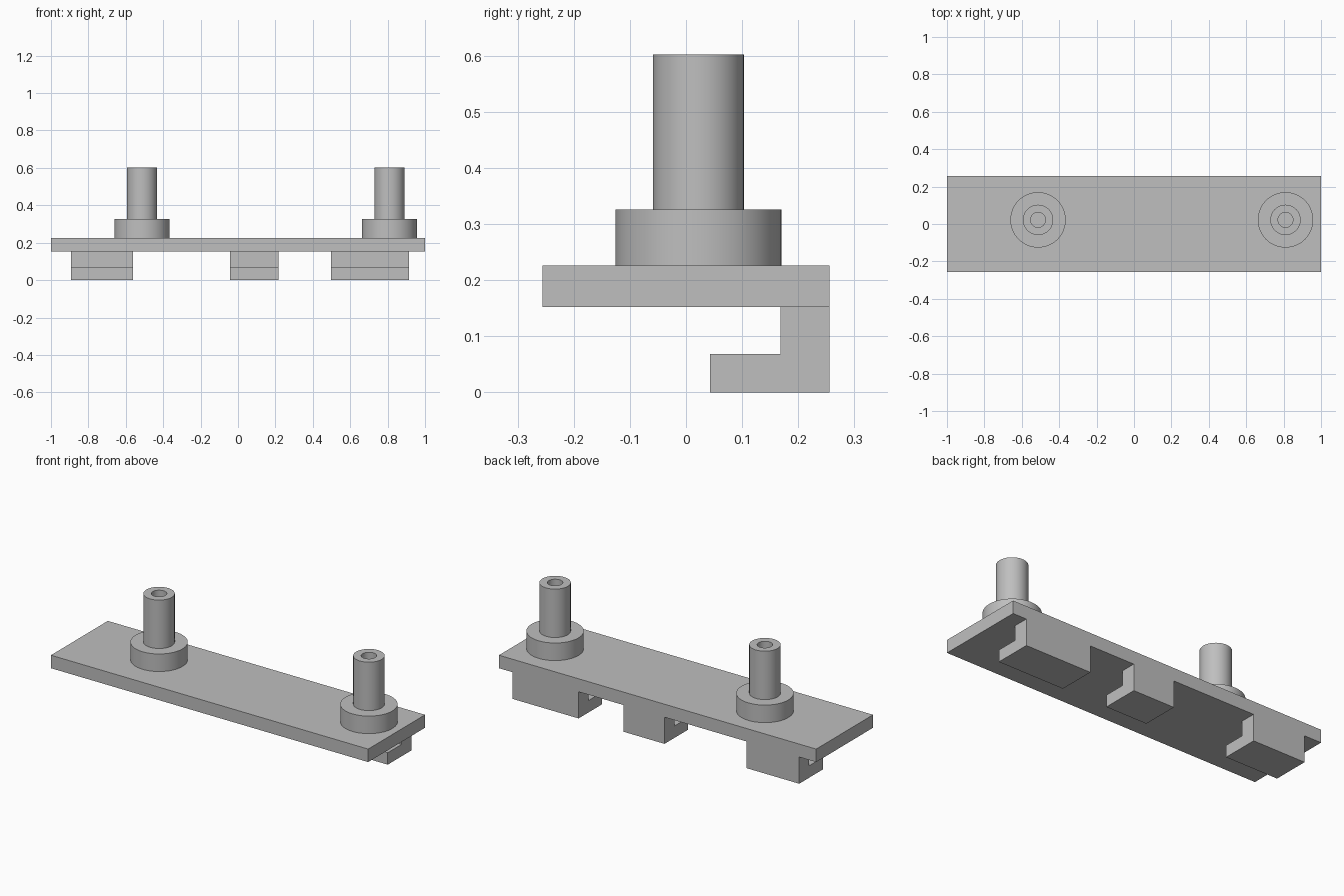
import bpy
import bmesh
import math

if "Cube" in bpy.data.objects:
    bpy.data.objects.remove(bpy.data.objects["Cube"], do_unlink=True)

# Single grey material
grey = bpy.data.materials.new("plain_grey")
grey.use_nodes = True
colour = (0.52, 0.52, 0.52, 1)
grey.diffuse_color = colour
grey.node_tree.nodes["Principled BSDF"].inputs["Base Color"].default_value = colour

HALF_DEPTH = 0.256
PLATE_BOTTOM, PLATE_TOP = 0.152, 0.226


def finish(bm, name):
    bmesh.ops.recalc_face_normals(bm, faces=bm.faces)
    mesh = bpy.data.meshes.new(name)
    bm.to_mesh(mesh)
    bm.free()
    mesh.materials.append(grey)
    obj = bpy.data.objects.new(name, mesh)
    bpy.context.collection.objects.link(obj)
    return obj


def extrude_x(name, profile, x0, x1):
    """Extrude a (y, z) outline along x."""
    bm = bmesh.new()
    face = bm.faces.new([bm.verts.new((x0, y, z)) for y, z in profile])
    result = bmesh.ops.extrude_face_region(bm, geom=[face])
    verts = [v for v in result["geom"] if isinstance(v, bmesh.types.BMVert)]
    bmesh.ops.translate(bm, verts=verts, vec=(x1 - x0, 0, 0))
    return finish(bm, name)


def lathe(name, profile, location):
    """Spin a (radius, z) profile around the z axis."""
    bm = bmesh.new()
    verts = [bm.verts.new((r, 0, z)) for r, z in profile]
    edges = [bm.edges.new(pair) for pair in zip(verts, verts[1:])]
    bmesh.ops.spin(bm, geom=verts + edges, axis=(0, 0, 1), cent=(0, 0, 0),
                   angle=math.tau, steps=64)
    bmesh.ops.remove_doubles(bm, verts=bm.verts, dist=0.0001)
    obj = finish(bm, name)
    obj.location = location
    bpy.ops.object.select_all(action="DESELECT")
    obj.select_set(True)
    bpy.context.view_layer.objects.active = obj
    bpy.ops.object.shade_smooth_by_angle(angle=math.radians(30))


# Flat mounting plate
extrude_x("plate", [(-HALF_DEPTH, PLATE_BOTTOM), (HALF_DEPTH, PLATE_BOTTOM),
                    (HALF_DEPTH, PLATE_TOP), (-HALF_DEPTH, PLATE_TOP)], -1, 1)

# L-shaped hooks under the back edge
hook = [(0.043, 0), (HALF_DEPTH, 0), (HALF_DEPTH, PLATE_BOTTOM),
        (0.168, PLATE_BOTTOM), (0.168, 0.068), (0.043, 0.068)]
for side, x0, x1 in (("right", -0.893, -0.562), ("middle", -0.044, 0.216),
                     ("left", 0.498, 0.914)):
    extrude_x(side + "_hook", hook, x0, x1)

# Collared pegs with a bored hole
peg = [(0, 0), (0.148, 0), (0.148, 0.1), (0.081, 0.1), (0.081, 0.376),
       (0.04, 0.376), (0.04, 0.1), (0, 0.1)]
for side, x in (("right", -0.513), ("left", 0.81)):
    lathe(side + "_peg", peg, (x, 0.022, PLATE_TOP))
